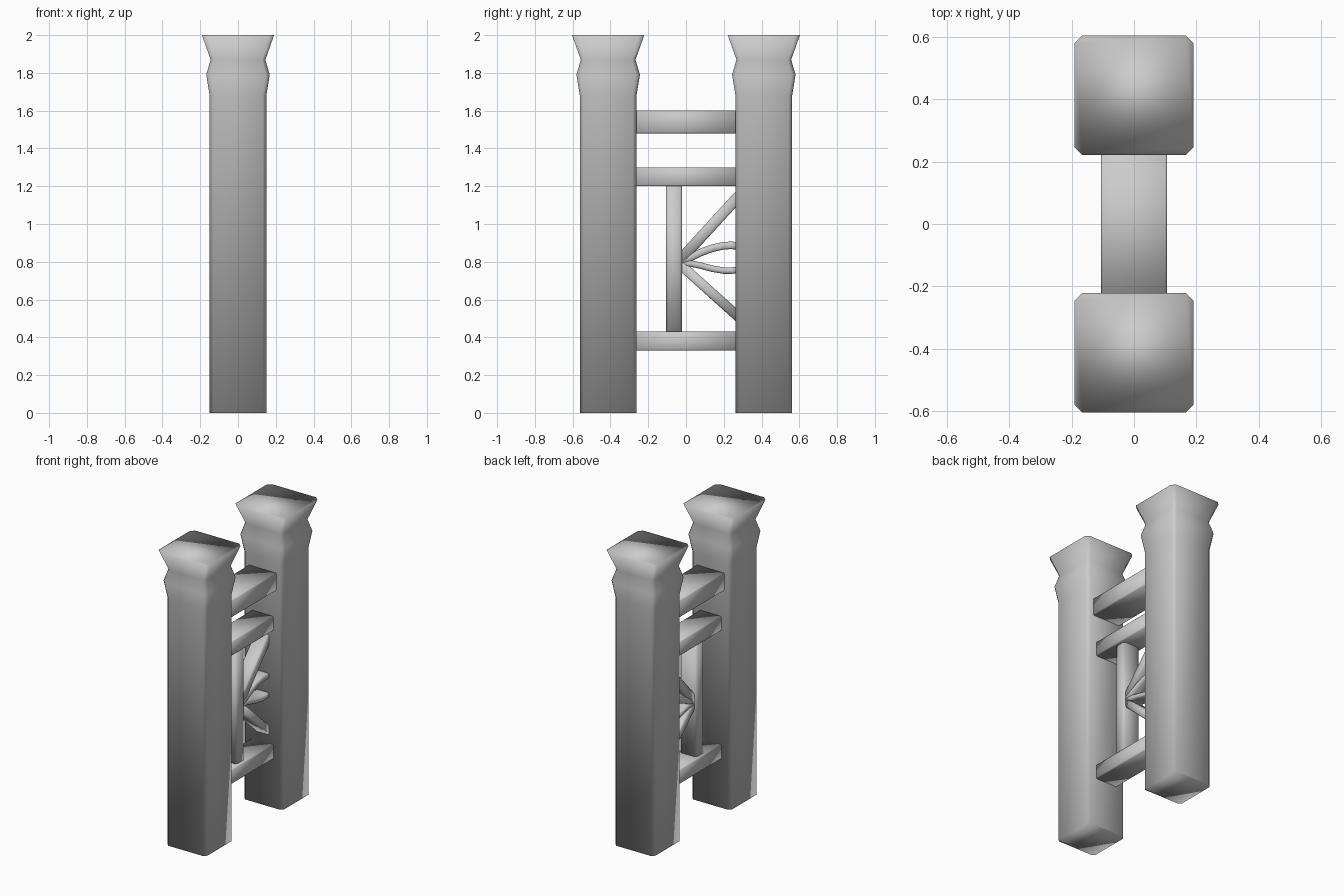
import bpy
import bmesh
from mathutils import Vector

if "Cube" in bpy.data.objects:
    bpy.data.objects.remove(bpy.data.objects["Cube"])


def finish(name, rings):
    """Skin a list of equal-length rings, cap the ends and shade smooth."""
    bm = bmesh.new()
    loops = [[bm.verts.new(p) for p in ring] for ring in rings]
    n = len(loops[0])
    for a, b in zip(loops, loops[1:]):
        for i in range(n):
            j = (i + 1) % n
            bm.faces.new((a[i], a[j], b[j], b[i]))
    bm.faces.new(loops[0])
    bm.faces.new(loops[-1])
    bmesh.ops.recalc_face_normals(bm, faces=bm.faces)
    mesh = bpy.data.meshes.new(name)
    bm.to_mesh(mesh)
    bm.free()
    mesh.polygons.foreach_set("use_smooth", [True] * len(mesh.polygons))
    obj = bpy.data.objects.new(name, mesh)
    bpy.context.collection.objects.link(obj)
    return obj


def section(hu, hv, c):
    """Chamfered rectangle outline."""
    return [(hu - c, -hv), (hu, c - hv), (hu, hv - c), (hu - c, hv),
            (c - hu, hv), (-hu, hv - c), (-hu, c - hv), (c - hu, -hv)]


def beam(name, path, depth, thick, chamfer):
    """Sweep a section along a (y, z) path lying in the x = 0 plane."""
    pts = [Vector(p) for p in path]
    rings = []
    for i, p in enumerate(pts):
        t = (pts[min(i + 1, len(pts) - 1)] - pts[max(i - 1, 0)]).normalized()
        normal = Vector((-t.y, t.x))
        rings.append([(u, p.x + normal.x * v, p.y + normal.y * v)
                      for u, v in section(depth / 2, thick / 2, chamfer)])
    return finish(name, rings)


# Posts with a flared capital
post_profile = [(0.15, 0), (0.15, 1.68), (0.168, 1.79), (0.145, 1.87), (0.191, 2.0)]
for side, label in ((-1, "front"), (1, "back")):
    finish(label + "_post",
           [[(x, y + side * 0.412, z) for x, y in section(r, r, r * 0.13)]
            for r, z in post_profile])

# Horizontal rails
for name, z, depth, thick in (("top_rail", 1.54, 0.212, 0.12),
                              ("middle_rail", 1.25, 0.165, 0.10),
                              ("bottom_rail", 0.38, 0.165, 0.10)):
    beam(name, [(-0.28, z), (0.28, z)], depth, thick, 0.006)

# Upright between the lower rails
beam("upright", [(-0.063, 0.40), (-0.063, 1.23)], 0.125, 0.085, 0.012)

# Straight diagonal braces
beam("upper_brace", [(-0.035, 0.805), (0.28, 1.149)], 0.10, 0.058, 0.008)
beam("lower_brace", [(-0.035, 0.789), (0.28, 0.506)], 0.10, 0.053, 0.008)

# Curved ribs fanning from the same joint
beam("upper_rib", [(-0.03, 0.80), (0.03, 0.825), (0.08, 0.85), (0.14, 0.872),
                   (0.20, 0.885), (0.24, 0.887), (0.28, 0.883)], 0.10, 0.04, 0.008)
beam("lower_rib", [(-0.03, 0.795), (0.03, 0.79), (0.08, 0.779), (0.14, 0.763),
                   (0.20, 0.753), (0.24, 0.753), (0.28, 0.758)], 0.10, 0.034, 0.008)
